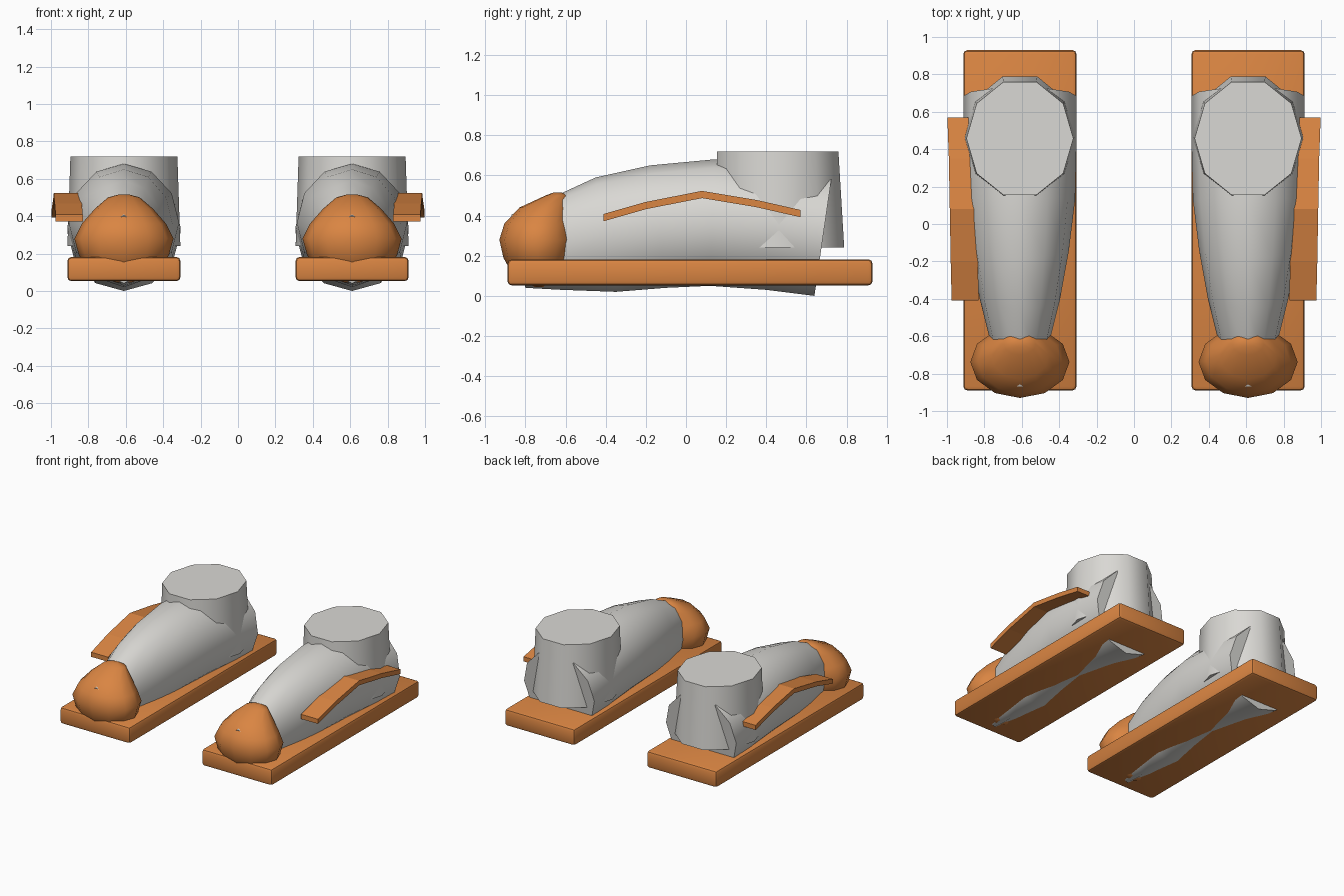
import bpy, bmesh
from math import sin, cos, tau, radians
from mathutils import Vector

if "Cube" in bpy.data.objects:
    bpy.data.objects.remove(bpy.data.objects["Cube"], do_unlink=True)


def material(name, rgb):
    m = bpy.data.materials.new(name)
    m.use_nodes = True
    m.diffuse_color = (*rgb, 1)
    m.node_tree.nodes["Principled BSDF"].inputs["Base Color"].default_value = (*rgb, 1)
    return m


ORANGE = material("orange", (0.70, 0.235, 0.055))
GREY = material("light grey", (0.70, 0.69, 0.66))


def finish(bm, name, mat, angle=None):
    """Turn a bmesh into a named, coloured object."""
    bmesh.ops.recalc_face_normals(bm, faces=bm.faces)
    mesh = bpy.data.meshes.new(name)
    bm.to_mesh(mesh)
    bm.free()
    mesh.materials.append(mat)
    ob = bpy.data.objects.new(name, mesh)
    bpy.context.collection.objects.link(ob)
    if angle:
        bpy.ops.object.select_all(action='DESELECT')
        ob.select_set(True)
        bpy.context.view_layer.objects.active = ob
        bpy.ops.object.shade_smooth_by_angle(angle=radians(angle))
    return ob


def loft(name, mat, x, rings, sides, angle):
    """Skin elliptical rings; each is (y1, z1, y2, z2, half width)."""
    bm = bmesh.new()
    loops = []
    for y1, z1, y2, z2, hw in rings:
        mid = Vector((x, (y1 + y2) / 2, (z1 + z2) / 2))
        axis = Vector((0, (y2 - y1) / 2, (z2 - z1) / 2))
        side = Vector((hw, 0, 0))
        loops.append([bm.verts.new(mid + side * cos(tau * i / sides) + axis * sin(tau * i / sides))
                      for i in range(sides)])
    for a, b in zip(loops, loops[1:]):
        for i in range(sides):
            j = (i + 1) % sides
            bm.faces.new((a[i], a[j], b[j], b[i]))
    bm.faces.new(loops[0])
    bm.faces.new(loops[-1])
    return finish(bm, name, mat, angle)


def sole(name, x):
    bm = bmesh.new()
    bmesh.ops.create_cube(bm, size=1)
    for v in bm.verts:
        v.co = Vector((x + v.co.x * 0.605, 0.02 + v.co.y * 1.82, 0.117 + v.co.z * 0.13))
    bmesh.ops.bevel(bm, geom=bm.edges[:], offset=0.022, segments=2, profile=0.5, affect='EDGES')
    finish(bm, name, ORANGE, 30)


def strap(name, s):
    """Thin arched ribbon on the outer side; stations are (y, z, outer x)."""
    stations = [(-0.41, 0.39, 0.975), (-0.2, 0.45, 0.98), (0.08, 0.505, 0.985),
                (0.35, 0.46, 0.99), (0.57, 0.41, 0.998)]
    bm = bmesh.new()
    loops = []
    for y, z, out in stations:
        inner = out - 0.145
        corners = [(inner, -1), (out, -1), (out, 1), (inner, 1)]
        loops.append([bm.verts.new((s * px, y, z + 0.018 * d)) for px, d in corners])
    for a, b in zip(loops, loops[1:]):
        for i in range(4):
            j = (i + 1) % 4
            bm.faces.new((a[i], a[j], b[j], b[i]))
    bm.faces.new(loops[0])
    bm.faces.new(loops[-1])
    finish(bm, name, ORANGE)


# Rings run from toe to heel, bottom point first
UPPER = [(-0.80, 0.04, -0.87, 0.405, 0.09), (-0.62, 0.03, -0.70, 0.475, 0.15),
         (-0.35, 0.02, -0.45, 0.59, 0.215), (-0.10, 0.04, -0.18, 0.65, 0.262),
         (0.12, 0.05, 0.14, 0.68, 0.295), (0.40, 0.03, 0.44, 0.66, 0.302),
         (0.64, 0.0, 0.73, 0.62, 0.302)]

# Toe cap levels: height, front, back, half width
TOE = [(0.045, -0.76, -0.70, 0.04), (0.10, -0.86, -0.60, 0.18), (0.19, -0.91, -0.565, 0.24),
       (0.28, -0.93, -0.545, 0.265), (0.36, -0.905, -0.56, 0.225), (0.44, -0.83, -0.57, 0.155),
       (0.50, -0.70, -0.585, 0.085), (0.515, -0.66, -0.62, 0.03)]

COLLAR = [(0.125, 0.24, 0.805, 0.24, 0.302), (0.14, 0.72, 0.775, 0.72, 0.286)]

for label, s in (("left", 1), ("right", -1)):
    x = 0.61 * s
    sole(label + "_sole", x)
    loft(label + "_upper", GREY, x, UPPER, 12, 50)
    loft(label + "_toe_cap", ORANGE, x, [(f, z, b, z, w) for z, f, b, w in TOE], 12, 50)
    loft(label + "_ankle_collar", GREY, x, COLLAR, 10, 50)
    strap(label + "_side_strap", s)
